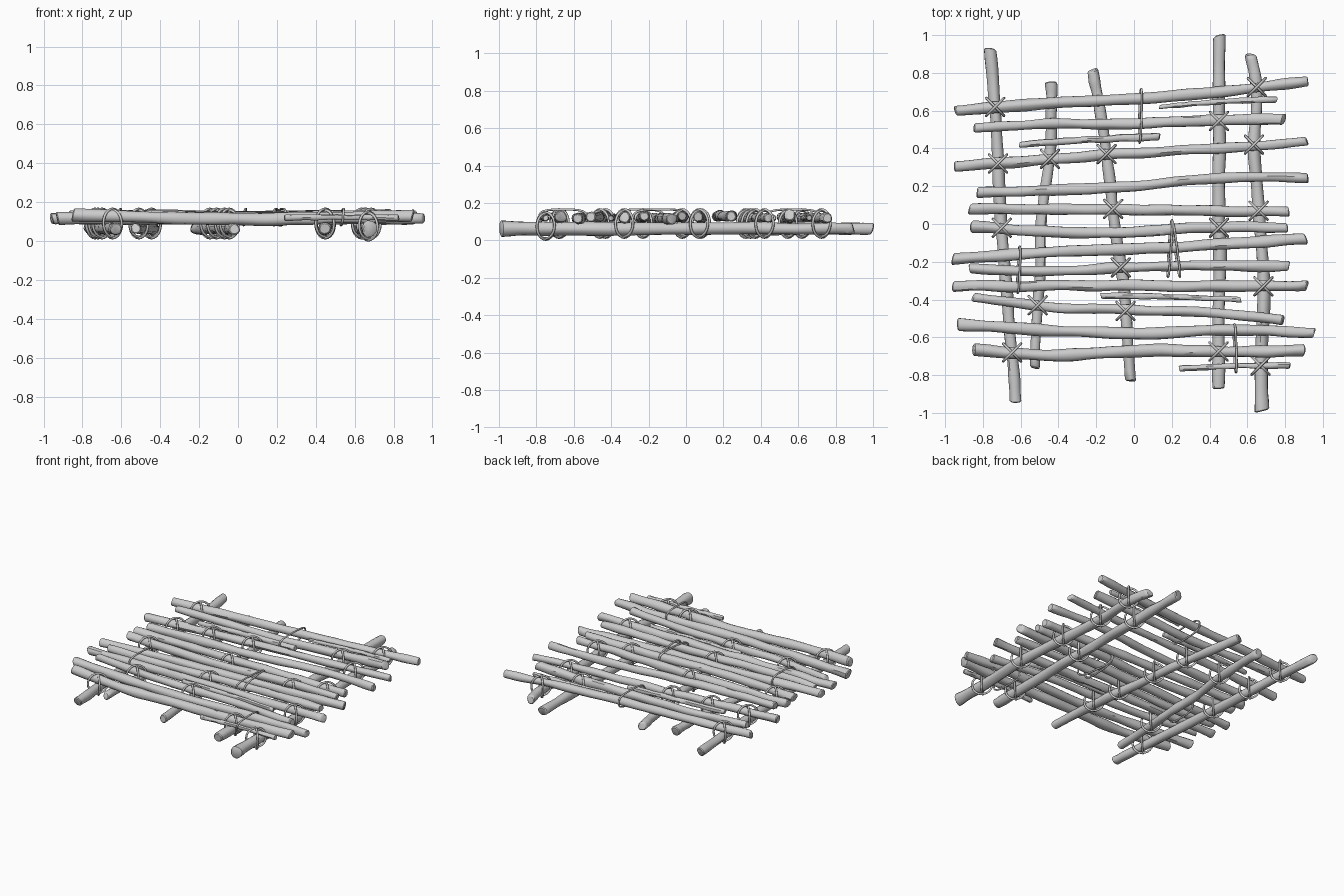
import bpy, bmesh, math, random
from mathutils import Vector, noise

if "Cube" in bpy.data.objects:
    bpy.data.objects.remove(bpy.data.objects["Cube"])

random.seed(4)


def spline(pts, t):
    """Catmull-Rom point at t in 0..1"""
    n = len(pts) - 1
    i = min(int(t * n), n - 1)
    f = t * n - i
    b, c = pts[i], pts[i + 1]
    a = pts[i - 1] if i > 0 else b * 2 - c
    d = pts[i + 2] if i + 2 <= n else c * 2 - b
    return 0.5 * (b * 2 + (c - a) * f + (a * 2 - b * 5 + c * 4 - d) * f ** 2
                  + (b * 3 - a - c * 3 + d) * f ** 3)


def branch(name, pts, r0, r1, rings=44, sides=14):
    """Knobbly tapered pole with roughly cut, slanted ends"""
    pts = [Vector(p) for p in pts]
    seed = Vector((random.uniform(0, 50), random.uniform(0, 50), random.uniform(0, 50)))
    slant = [(random.uniform(-.3, .3), random.uniform(-.3, .3)) for _ in range(2)]
    bm = bmesh.new()
    loops = []
    up = Vector((0, 0, 1))
    ts = [0, 0] + [k / rings for k in range(1, rings)] + [1, 1]
    for k, t in enumerate(ts):
        tan = (spline(pts, min(1, t + .01)) - spline(pts, max(0, t - .01))).normalized()
        side = tan.cross(up).normalized()
        nrm = side.cross(tan)
        c = spline(pts, t)
        c = c + (side + nrm * .6) * noise.noise(seed + Vector((t * 9, 0, 0))) * r0 * .22
        r = r0 + (r1 - r0) * t
        r *= 1 + .16 * noise.noise(seed + Vector((0, t * 12, 3)))
        push = 0
        if k == 0 or k == len(ts) - 1:
            r *= .8
            push = -.006 if k == 0 else .006
        loop = []
        for s in range(sides):
            a = 2 * math.pi * s / sides
            q = r * (1 + .16 * noise.noise(seed + Vector((math.cos(a), math.sin(a), t * 7))))
            p = c + side * q * math.cos(a) + nrm * q * math.sin(a) + tan * push
            if t in (0, 1):
                u, v = slant[int(t)]
                p += tan * q * (u * math.cos(a) + v * math.sin(a))
            loop.append(bm.verts.new(p))
        loops.append(loop)
    for A, B in zip(loops, loops[1:]):
        for s in range(sides):
            n = (s + 1) % sides
            bm.faces.new((A[s], A[n], B[n], B[s]))
    bm.faces.new(loops[0][::-1])
    bm.faces.new(loops[-1])
    bmesh.ops.recalc_face_normals(bm, faces=bm.faces)
    me = bpy.data.meshes.new(name)
    bm.to_mesh(me)
    bm.free()
    ob = bpy.data.objects.new(name, me)
    bpy.context.collection.objects.link(ob)
    bpy.context.view_layer.objects.active = ob
    ob.select_set(True)
    bpy.ops.object.shade_smooth_by_angle(angle=math.radians(40))
    ob.select_set(False)


def rope(name, pts, r=.007):
    """Closed rope loop"""
    cu = bpy.data.curves.new(name, 'CURVE')
    cu.dimensions = '3D'
    cu.bevel_depth = r
    cu.bevel_resolution = 2
    sp = cu.splines.new('POLY')
    sp.points.add(len(pts) - 1)
    for q, p in zip(sp.points, pts):
        q.co = (*p, 1)
    sp.use_cyclic_u = True
    sp.use_smooth = True
    bpy.context.collection.objects.link(bpy.data.objects.new(name, cu))


def lashing(x, y, zc=.09, h=.072):
    """Two crossed rings round a joint"""
    for s in (1, -1):
        pts = []
        for k in range(24):
            a = 2 * math.pi * k / 24
            w = .047 * math.cos(a)
            pts.append((x + w, y + s * w, zc + h * math.sin(a) + s * .003))
        rope("joint_lashing", pts)


def long_loop(x0, y0, x1, y1, skew=.006):
    """Flattened loop tying neighbouring deck poles together"""
    pts = []
    for k in range(32):
        a = 2 * math.pi * k / 32
        c, s = math.cos(a), math.sin(a)
        f = .5 + .5 * math.copysign(abs(c) ** .6, c)
        z = .123 + .042 * math.copysign(abs(s) ** .7, s)
        pts.append((x0 + (x1 - x0) * f + skew * s, y0 + (y1 - y0) * f, z))
    rope("deck_tie", pts, .006)


# lower runners along y
def runner(r0, r1, *pts):
    branch("runner_pole", [(x, y, .063) for x, y in pts], r0, r1)


runner(.031, .031, (-.76, .92), (-.735, .62), (-.72, .32), (-.70, -.02), (-.672, -.36), (-.645, -.68), (-.627, -.935))
runner(.030, .027, (-.44, .745), (-.437, .58), (-.45, .34), (-.49, .03), (-.493, -.2), (-.51, -.43), (-.522, -.755))
runner(.029, .031, (-.217, .81), (-.19, .66), (-.145, .37), (-.11, .08), (-.07, -.23), (-.045, -.46), (-.02, -.825))
runner(.033, .033, (.45, .99), (.452, .6), (.45, .2), (.455, -.1), (.447, -.5), (.45, -.865))
runner(.029, .039, (.62, .89), (.648, .725), (.637, .42), (.66, .075), (.685, -.33), (.672, -.75), (.677, -.985))


# deck poles along x
def deck(x0, x1, ys, z0, z1, r0, r1):
    n = len(ys) - 1
    pts = []
    for i, y in enumerate(ys):
        t = i / n
        pts.append((x0 + (x1 - x0) * t, y, z0 + (z1 - z0) * t - .02 * math.sin(math.pi * t) * (max(z0, z1) > .13)))
    branch("deck_pole", pts, r0, r1)


deck(-.94, .915, (.60, .637, .665, .70, .755), .115, .12, .029, .028)
deck(-.84, .79, (.51, .53, .53, .55, .555), .125, .135, .025, .031)
deck(-.945, .91, (.305, .34, .375, .40, .437), .115, .12, .029, .025)
deck(-.825, .915, (.165, .183, .205, .25, .24), .13, .13, .029, .026)
deck(-.865, .815, (.08, .08, .077, .07, .067), .12, .125, .029, .027)
deck(-.855, .805, (-.015, -.04, -.045, -.018, -.02), .125, .13, .030, .028)
deck(-.955, .905, (-.185, -.15, -.13, -.11, -.08), .115, .115, .029, .030)
deck(-.865, .815, (-.24, -.25, -.23, -.22, -.225), .12, .13, .026, .027)
deck(-.95, .91, (-.33, -.328, -.325, -.33, -.325), .115, .12, .029, .029)
deck(-.845, .785, (-.39, -.44, -.455, -.465, -.51), .12, .125, .026, .026)
deck(-.925, .95, (-.53, -.563, -.58, -.56, -.575), .115, .115, .032, .028)
deck(-.845, .895, (-.665, -.695, -.67, -.675, -.67), .135, .13, .031, .032)

# thin filler twigs
for x0, y0, x1, y1, r0, r1 in ((.14, .62, .75, .66, .012, .017), (-.6, .42, .13, .46, .017, .019),
                               (-.17, -.38, .56, -.402, .016, .014), (.245, -.765, .82, -.75, .016, .015)):
    mid = ((x0 + x1) / 2, (y0 + y1) / 2 + .007, .122)
    branch("filler_twig", [(x0, y0, .12), mid, (x1, y1, .12)], r0, r1, 24, 10)

# rope lashings where poles cross
for x, y in ((-.735, .62), (-.72, .32), (-.70, -.02), (-.645, -.68), (-.445, .345), (-.51, -.43),
             (-.145, .37), (-.11, .08), (-.07, -.23), (-.045, -.46), (.45, .545), (.45, -.02), (.447, -.675),
             (.65, .725), (.635, .42), (.66, .07), (.685, -.33)):
    lashing(x, y)
lashing(.67, -.75, .077, .07)

# long ties between deck poles
long_loop(.038, .715, .03, .43)
long_loop(-.605, -.12, -.615, -.365)
long_loop(.20, .02, .18, -.28)
long_loop(.203, .015, .243, -.28)
long_loop(.532, -.53, .54, -.785)
